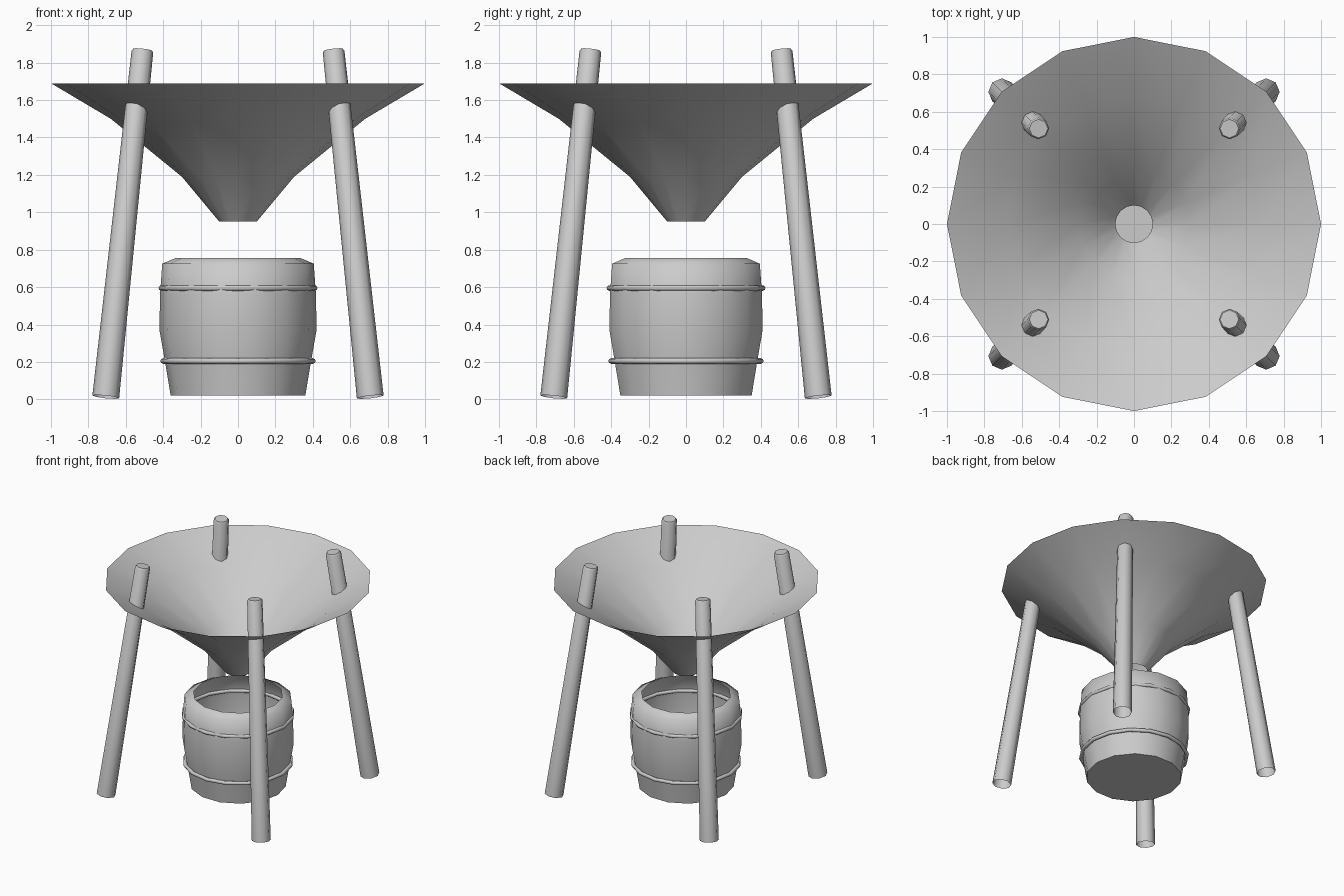
import bpy
import bmesh
import math
from mathutils import Vector

cube = bpy.data.objects.get("Cube")
if cube:
    bpy.data.objects.remove(cube, do_unlink=True)

grey = bpy.data.materials.new("plain_grey")
grey.use_nodes = True
colour = (0.6, 0.6, 0.6, 1)
grey.diffuse_color = colour
grey.node_tree.nodes["Principled BSDF"].inputs["Base Color"].default_value = colour


def finish(name, bm, angle):
    """Turn a bmesh into a smooth shaded object that keeps its sharp edges."""
    mesh = bpy.data.meshes.new(name)
    bm.to_mesh(mesh)
    bm.free()
    mesh.materials.append(grey)
    obj = bpy.data.objects.new(name, mesh)
    bpy.context.collection.objects.link(obj)
    bpy.ops.object.select_all(action="DESELECT")
    obj.select_set(True)
    bpy.context.view_layer.objects.active = obj
    bpy.ops.object.shade_smooth_by_angle(angle=math.radians(angle))
    return obj


def lathe(name, profile, sides, cap_bottom=False, cap_top=False, closed=False, angle=50):
    """Spin (radius, height) points, listed upwards, around z."""
    bm = bmesh.new()
    rings = []
    for r, z in profile:
        turns = [math.tau * i / sides for i in range(sides)]
        rings.append([bm.verts.new((r * math.cos(t), r * math.sin(t), z)) for t in turns])
    pairs = list(zip(rings, rings[1:]))
    if closed:
        pairs.append((rings[-1], rings[0]))
    for low, high in pairs:
        for i in range(sides):
            j = (i + 1) % sides
            bm.faces.new((low[i], low[j], high[j], high[i]))
    if cap_bottom:
        bm.faces.new(rings[0][::-1])
    if cap_top:
        bm.faces.new(rings[-1])
    return finish(name, bm, angle)


# Thin open funnel
lathe("funnel", [(0.1, 0.95), (0.3, 1.19), (0.68, 1.5), (1.0, 1.69)], 16)

# Open barrel with an inward rim
lathe("barrel", [(0.36, 0.02), (0.39, 0.2), (0.42, 0.37), (0.417, 0.56),
                 (0.405, 0.725), (0.335, 0.755)], 14, cap_bottom=True, angle=65)

# Barrel hoops
for name, radius, height in (("lower_hoop", 0.4, 0.205), ("upper_hoop", 0.41, 0.595)):
    section = [(radius + 0.015 * math.cos(a), height + 0.015 * math.sin(a))
               for a in (math.tau * k / 8 for k in range(8))]
    lathe(name, section, 16, closed=True, angle=60)

# Four leaning legs, open at the foot
for side_x, x in (("left", 1), ("right", -1)):
    for side_y, y in (("front", -1), ("back", 1)):
        foot = Vector((0.707 * x, 0.707 * y, 0.013))
        axis = Vector((0.51 * x, 0.51 * y, 1.87)) - foot
        leg = lathe(f"{side_y}_{side_x}_leg", [(0.072, 0), (0.058, axis.length - 0.012),
                    (0.05, axis.length)], 8, cap_top=True)
        leg.location = foot
        leg.rotation_euler = axis.to_track_quat("Z", "Y").to_euler()
